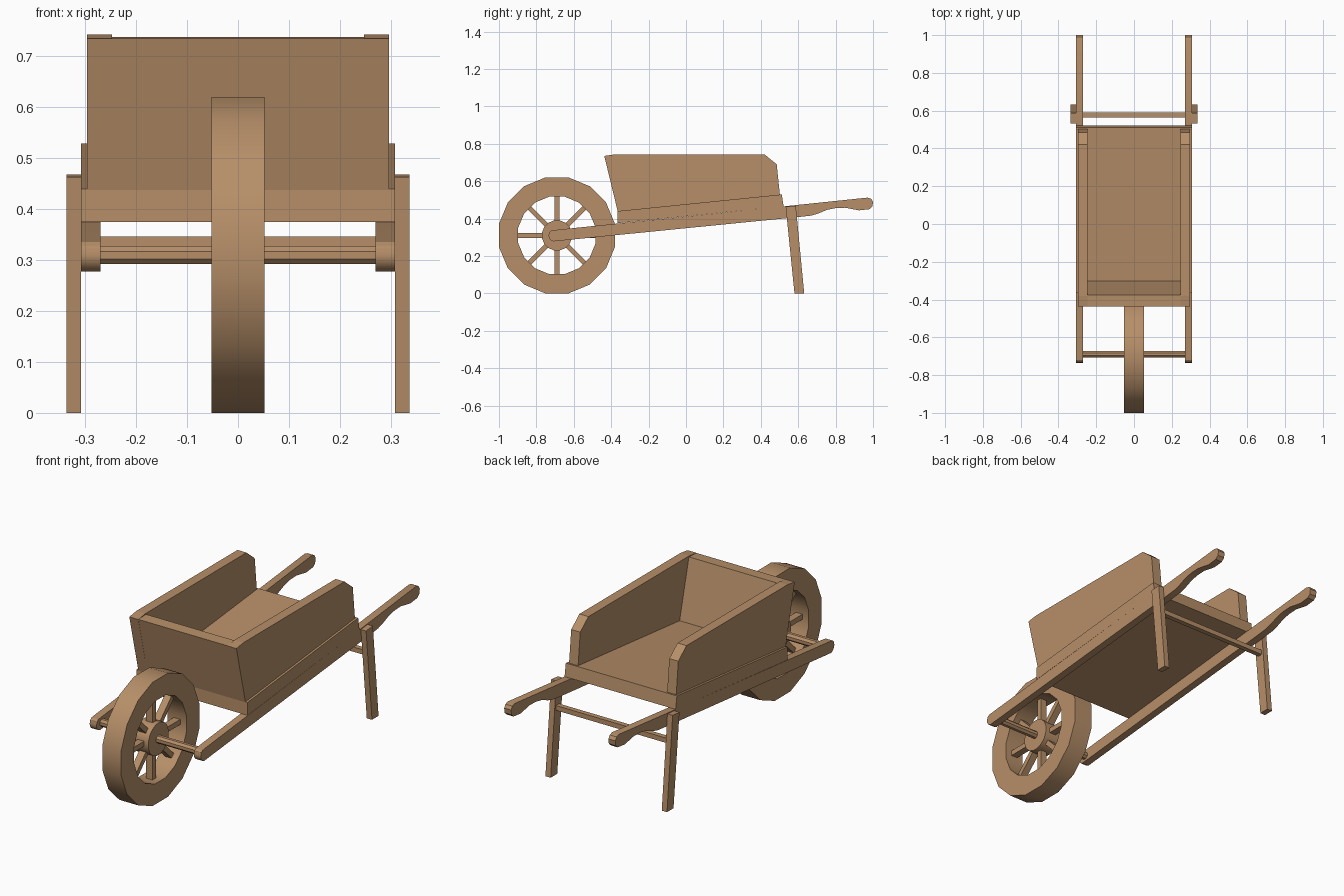
import bpy, bmesh, math
from mathutils import Matrix, Vector

if "Cube" in bpy.data.objects:
    bpy.data.objects.remove(bpy.data.objects["Cube"])

wood = bpy.data.materials.new("warm wood")
wood.diffuse_color = (0.47, 0.275, 0.14, 1)
wood.use_nodes = True
wood.node_tree.nodes["Principled BSDF"].inputs["Base Color"].default_value = wood.diffuse_color


def finish(name, bm, smooth=None):
    bmesh.ops.recalc_face_normals(bm, faces=bm.faces)
    me = bpy.data.meshes.new(name)
    bm.to_mesh(me)
    bm.free()
    me.materials.append(wood)
    ob = bpy.data.objects.new(name, me)
    bpy.context.collection.objects.link(ob)
    if smooth:
        bpy.ops.object.select_all(action='DESELECT')
        ob.select_set(True)
        bpy.context.view_layer.objects.active = ob
        bpy.ops.object.shade_smooth_by_angle(angle=math.radians(smooth))
    return ob


def extrude_x(name, pts, x0, x1, smooth=None):
    """Side profile of (y, z) points extruded from x0 to x1."""
    bm = bmesh.new()
    a = [bm.verts.new((x0, y, z)) for y, z in pts]
    b = [bm.verts.new((x1, y, z)) for y, z in pts]
    bm.faces.new(a)
    bm.faces.new(b[::-1])
    n = len(pts)
    for i in range(n):
        j = (i + 1) % n
        bm.faces.new((a[i], b[i], b[j], a[j]))
    return finish(name, bm, smooth)


def ngon(n, apothem, cy, cz):
    """Regular polygon with a flat bottom side."""
    r = apothem / math.cos(math.pi / n)
    return [(cy + r * math.cos((i + .5) * 2 * math.pi / n),
             cz + r * math.sin((i + .5) * 2 * math.pi / n)) for i in range(n)]


CY, CZ = -0.69, 0.31

# wheel rim
bm = bmesh.new()
outer, inner = ngon(16, 0.31, CY, CZ), ngon(16, 0.207, CY, CZ)
loops = [[bm.verts.new((x, y, z)) for y, z in ring]
         for x, ring in ((-.052, outer), (.052, outer), (.052, inner), (-.052, inner))]
for k in range(4):
    p, q = loops[k], loops[(k + 1) % 4]
    for i in range(16):
        j = (i + 1) % 16
        bm.faces.new((p[i], p[j], q[j], q[i]))
finish("wheel_rim", bm, 30)

# hub and axle
extrude_x("wheel_hub", ngon(16, 0.08, CY, CZ), -.042, .042, 30)
extrude_x("axle", ngon(8, 0.018, CY, CZ), -.275, .275)

# spokes
bm = bmesh.new()
for i in range(8):
    m = (Matrix.Translation((0, CY, CZ)) @ Matrix.Rotation(i * math.pi / 4, 4, 'X')
         @ Matrix.Translation((0, 0, 0.14)) @ Matrix.Diagonal((.036, .026, .15, 1)))
    bmesh.ops.create_cube(bm, size=1, matrix=m)
finish("wheel_spokes", bm)

# profiles for the mirrored parts
rail = [(-.71, .278), (-.724, .285), (-.733, .298), (-.735, .312), (-.73, .328), (-.72, .336),
        (-.70, .339), (.52, .465), (.97, .512), (.99, .506), (1, .49), (.997, .465), (.98, .45),
        (.925, .444), (.85, .458), (.80, .456), (.755, .447), (.71, .428), (.67, .416), (.60, .408)]
board = [(-.365, .438), (-.437, .735), (-.38, .743), (.42, .743), (.485, .69), (.502, .527)]
leg = [(.533, .463), (.587, .468), (.632, 0), (.58, 0)]
for side, s in (("left", -1), ("right", 1)):
    extrude_x("rail_" + side, rail, s * .27, s * .308, 30)
    extrude_x("side_board_" + side, board, s * .247, s * .297)
    extrude_x("leg_" + side, leg, s * .308, s * .337)

# tray floor, front board and leg crossbar
extrude_x("tray_floor", [(-.365, .375), (-.365, .44), (.512, .529), (.522, .465)], -.308, .308)
extrude_x("front_board", [(-.365, .438), (-.436, .735), (-.376, .738), (-.302, .445)], -.247, .247)
extrude_x("leg_crossbar", [(.565, .322), (.565, .346), (.59, .346), (.59, .322)], -.308, .308)
